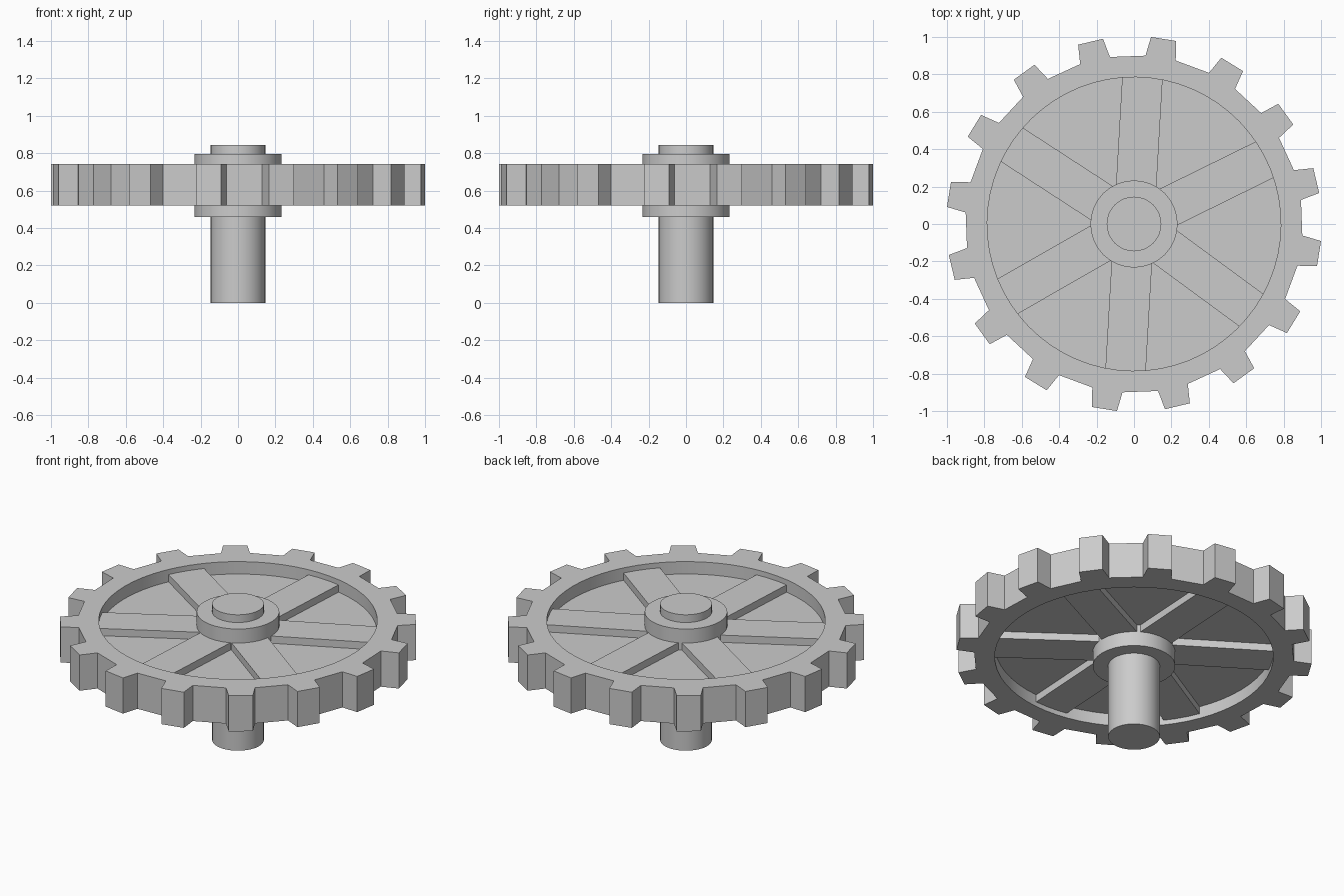
import bpy, bmesh, math
from mathutils import Matrix

if "Cube" in bpy.data.objects:
    bpy.data.objects.remove(bpy.data.objects["Cube"])


def finish(bm, name):
    bmesh.ops.recalc_face_normals(bm, faces=bm.faces[:])
    mesh = bpy.data.meshes.new(name)
    bm.to_mesh(mesh)
    bm.free()
    obj = bpy.data.objects.new(name, mesh)
    bpy.context.collection.objects.link(obj)
    bpy.ops.object.select_all(action='DESELECT')
    obj.select_set(True)
    bpy.context.view_layer.objects.active = obj
    bpy.ops.object.shade_smooth_by_angle(angle=math.radians(30))
    return obj


def cylinder(name, radius, z0, z1, sides=32):
    bm = bmesh.new()
    bmesh.ops.create_cone(bm, cap_ends=True, segments=sides,
                          radius1=radius, radius2=radius, depth=z1 - z0,
                          matrix=Matrix.Translation((0, 0, (z0 + z1) / 2)))
    return finish(bm, name)


def toothed_rim(name, z0, z1, inner, root, tip, teeth, phase):
    bm = bmesh.new()
    loops = []
    tooth = ((-5.2, root), (-3.9, tip), (3.9, tip), (5.2, root))
    n = teeth * 4
    for z in (z0, z1):
        outer_loop, inner_loop = [], []
        for t in range(teeth):
            for k, (offset, r) in enumerate(tooth):
                a = math.radians(phase + t * 360 / teeth + offset)
                b = math.radians(phase + (t + (k - 1.5) / 4) * 360 / teeth)
                outer_loop.append(bm.verts.new((r * math.cos(a), r * math.sin(a), z)))
                inner_loop.append(bm.verts.new((inner * math.cos(b), inner * math.sin(b), z)))
        loops += [outer_loop, inner_loop]
    bo, bi, to, ti = loops
    for i in range(n):
        j = (i + 1) % n
        for p, q in ((bo, to), (to, ti), (ti, bi), (bi, bo)):
            bm.faces.new((p[i], p[j], q[j], q[i]))
    return finish(bm, name)


def spoke(name, degrees, r0, r1, width, z0, z1):
    bm = bmesh.new()
    m = (Matrix.Rotation(math.radians(degrees), 4, 'Z')
         @ Matrix.Translation(((r0 + r1) / 2, 0, (z0 + z1) / 2))
         @ Matrix.Diagonal((r1 - r0, width, z1 - z0, 1)))
    bmesh.ops.create_cube(bm, size=1, matrix=m)
    return finish(bm, name)


# Toothed outer rim
toothed_rim("gear_rim", 0.52, 0.742, 0.785, 0.902, 1.004, 16, 13.4)

# Recessed web plate inside the rim
cylinder("web_plate", 0.787, 0.595, 0.665, 64)

# Six raised spokes, proud of the plate on both sides
for i, angle in enumerate((26.2, 86.7, 147, 209.8, 266.7, 323.7)):
    spoke(f"spoke_{i + 1}", angle, 0.19, 0.785, 0.216, 0.55, 0.71)

# Central hub and shaft
cylinder("hub", 0.233, 0.46, 0.797)
cylinder("shaft", 0.146, 0.0, 0.845)
